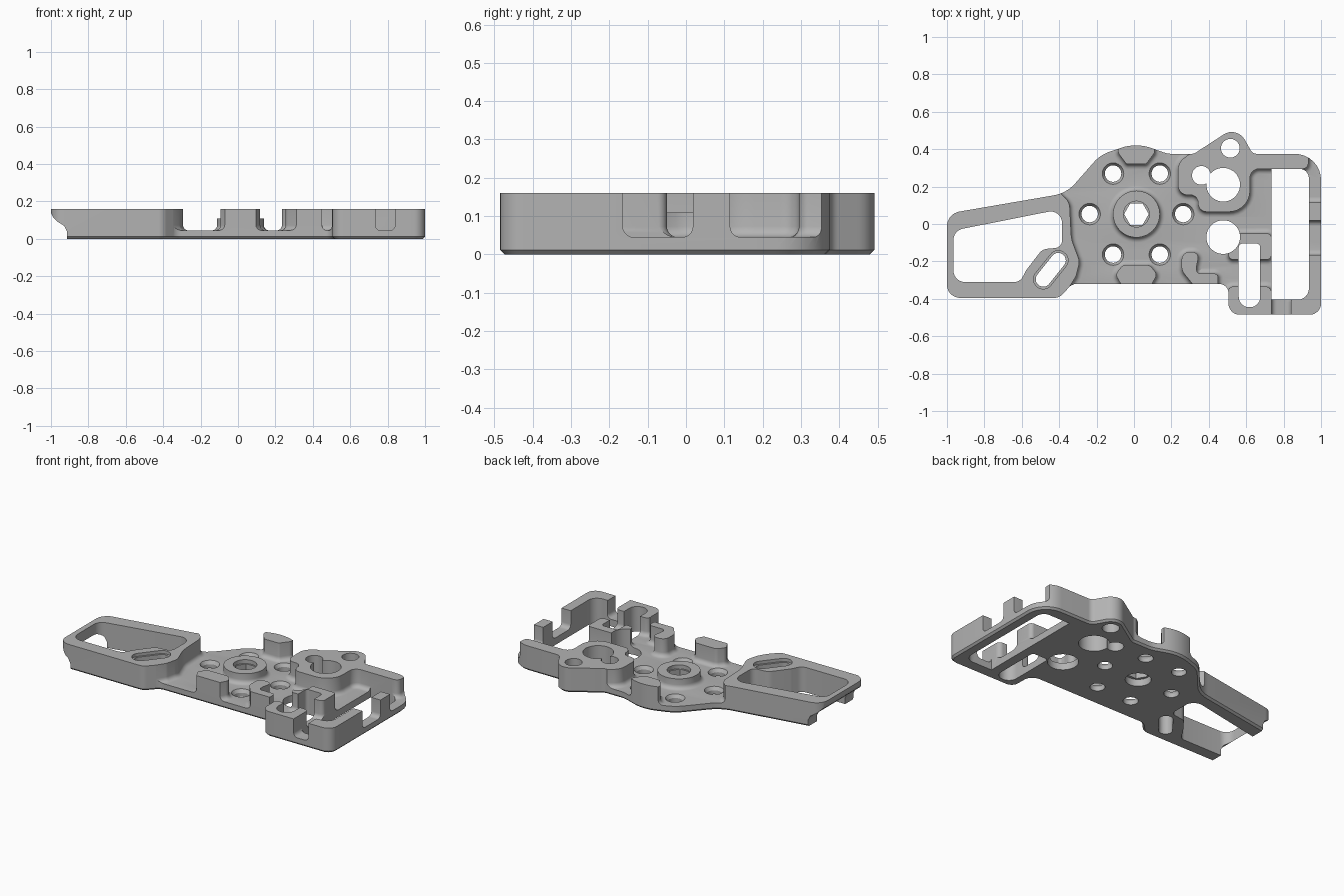
import bpy, bmesh, math
from mathutils import Matrix, Vector

cube = bpy.data.objects.get("Cube")
if cube:
    bpy.data.objects.remove(cube)

FLOOR, TOP = 0.045, 0.16


def rounded(corners, steps=8):
    """Polygon from (x, y, radius) corners with filleted corners."""
    out = []
    n = len(corners)
    for i, c in enumerate(corners):
        p = Vector(c[:2])
        r = c[2] if len(c) > 2 else 0
        a = Vector(corners[i - 1][:2]) - p
        b = Vector(corners[(i + 1) % n][:2]) - p
        half = a.angle(b) / 2
        if r == 0 or half > 1.55:
            out.append(p)
            continue
        t = min(r / math.tan(half), 0.49 * a.length, 0.49 * b.length)
        r = t * math.tan(half)
        a.normalize()
        b.normalize()
        mid = p + (a + b).normalized() * (r / math.sin(half))
        u, v = p + a * t - mid, p + b * t - mid
        sweep = math.pi - 2 * half
        for k in range(steps + 1):
            f = k / steps
            w = u * math.sin((1 - f) * sweep) + v * math.sin(f * sweep)
            out.append(mid + w / math.sin(sweep))
    return out


def circle(x, y, r, n=40, turn=0.0):
    return [Vector((x + r * math.cos(turn + math.tau * k / n),
                    y + r * math.sin(turn + math.tau * k / n))) for k in range(n)]


def box(x0, x1, y0, y1, r=0.0):
    return rounded([(x0, y0, r), (x1, y0, r), (x1, y1, r), (x0, y1, r)])


def capsule(ax, ay, bx, by, r):
    a, b = Vector((ax, ay)), Vector((bx, by))
    d = (b - a).normalized() * r
    s = Vector((-d.y, d.x))
    ring = [a - d - s, b + d - s, b + d + s, a - d + s]
    return rounded([(p.x, p.y, r * 0.98) for p in ring])


def prism(name, loops, z0, z1, edge=0.0, res=0, turn=None):
    """Solid from filled loops (inner loops are holes), with optional edge bevel."""
    cu = bpy.data.curves.new(name, 'CURVE')
    cu.dimensions, cu.fill_mode = '2D', 'BOTH'
    for loop in loops:
        sp = cu.splines.new('POLY')
        sp.points.add(len(loop) - 1)
        for pt, co in zip(sp.points, loop):
            pt.co = (co.x, co.y, 0, 1)
        sp.use_cyclic_u = True
    cu.extrude = (z1 - z0) / 2 - edge
    cu.bevel_depth, cu.bevel_resolution, cu.offset = edge, res, -edge
    tmp = bpy.data.objects.new(name, cu)
    bpy.context.collection.objects.link(tmp)
    dg = bpy.context.evaluated_depsgraph_get()
    me = bpy.data.meshes.new_from_object(tmp.evaluated_get(dg))
    bpy.data.objects.remove(tmp)
    bm = bmesh.new()
    bm.from_mesh(me)
    bmesh.ops.remove_doubles(bm, verts=bm.verts, dist=1e-5)
    bmesh.ops.translate(bm, verts=bm.verts, vec=(0, 0, (z0 + z1) / 2))
    if turn:
        bmesh.ops.transform(bm, matrix=turn, verts=bm.verts)
    bmesh.ops.recalc_face_normals(bm, faces=bm.faces)
    bm.to_mesh(me)
    bm.free()
    ob = bpy.data.objects.new(name, me)
    bpy.context.collection.objects.link(ob)
    return ob


def cone(name, x, y, z0, z1, r0, r1):
    me = bpy.data.meshes.new(name)
    bm = bmesh.new()
    bmesh.ops.create_cone(bm, cap_ends=True, segments=40, radius1=r0, radius2=r1, depth=z1 - z0,
                          matrix=Matrix.Translation((x, y, (z0 + z1) / 2)))
    bm.to_mesh(me)
    bm.free()
    ob = bpy.data.objects.new(name, me)
    bpy.context.collection.objects.link(ob)
    return ob


# Outer contour of the plate
outline = rounded([
    (-1, .055, .08), (-.36, .165, .2), (-.18, .37, .2), (.013, .435, .25), (.18, .375, .15),
    (.32, .375, .05), (.55, .525, .08), (.635, .375, .04), (1, .375, .14), (1, -.485, .06),
    (.505, -.485, .06), (.505, -.32, .05), (-.33, -.32, .06), (-.40, -.395, .06), (-1, -.395, .07)])
body = prism("mounting_plate", [outline], 0, 0.25, 0.012)

# Regions left standing when the pocket is milled
arm = rounded([(-1.2, .3), (-.40, .3), (-.40, .17), (-.345, .12, .08), (-.335, -.08, .2),
               (-.29, -.2, .08), (-.31, -.28, .05), (-.36, -.36), (-.36, -.5), (-1.2, -.5)])
keyhole_boss = rounded([(.32, .6), (.32, .39), (.235, .33, .08), (.235, .155, .08), (.34, .155, .04),
                        (.345, .065, .1), (.62, .065, .14), (.62, .295, .05), (.93, .295, .03), (.95, .6)])
front_tab = rounded([(-.06, -.22, .03), (.085, -.22, .03), (.125, -.27, .03), (.09, -.33), (.09, -.5),
                     (-.065, -.5), (-.065, -.33), (-.1, -.27, .03)])
back_tab = rounded([(-.04, .32, .02), (.065, .32, .02), (.11, .38, .03), (.10, .6),
                    (-.075, .6), (-.085, .38, .03)])
hook = rounded([(.255, -.15, .04), (.255, -.25, .06), (.32, -.33), (.32, -.5), (.43, -.5),
                (.45, -.31, .03), (.45, -.265, .03), (.335, -.265, .05), (.335, -.225, .05),
                (.35, -.15, .04)])
corner_rail = rounded([(.84, -.6), (.84, -.38, .04), (.92, -.38), (.92, -.165, .02), (1.2, -.165)]
                      + [(1.2, -.6)])
lower_cradle = rounded([(.50, -.6), (.50, -.335, .03), (.735, -.335, .03), (.735, -.6)])
islands = [arm, keyhole_boss, front_tab, back_tab, hook, corner_rail, lower_cradle,
           box(.505, .735, -.19, -.05, .025), box(.92, 1.2, .018, .115, .02),
           circle(.013, .053, .125, 48)]

cutters = [
    prism("pocket", [box(-1.5, 1.5, -.9, .9)] + islands, FLOOR, 0.4, 0.028, 4),
    prism("top_trim", [box(-1.4, 1.4, -.8, .8)], TOP, 0.5),
    prism("boss_trim", [circle(.013, .053, .17)], 0.11, 0.5),
]

# Windows, slots and large bores
window_left = rounded([(-.965, -.035, .06), (-.385, .08, .06), (-.385, -.125, .04),
                       (-.49, -.135, .06), (-.575, -.245, .06), (-.61, -.31, .05), (-.965, -.31, .06)])
window_right = rounded([(.735, .295), (.935, .295, .05), (.935, -.405, .06), (.735, -.405)])
cradle_slot = rounded([(.56, -.445, .055), (.675, -.445, .055), (.675, -.105, .02), (.56, -.105, .02)])
through = [window_left, window_right, cradle_slot,
           capsule(-.405, -.195, -.485, -.295, .04),
           circle(.477, -.07, .09), circle(.477, .21, .09), circle(.36, .26, .05),
           circle(.515, .405, .05)]
for loop in through:
    cutters.append(prism("opening", [loop], -0.2, 0.6))
cutters.append(prism("slot_rim", [capsule(-.405, -.195, -.485, -.295, .052)], 0.14, 0.6))

# Stepped central bore with a hexagonal waist
cutters += [prism("hex_bore", [circle(.013, .053, .066, 6)], -0.2, 0.6),
            cone("upper_bore", .013, .053, .085, .4, .069, .069),
            cone("lower_bore", .013, .053, -.2, .045, .075, .075)]

# Ring of six countersunk screw holes
for k in range(6):
    x = .013 + .25 * math.cos(k * math.pi / 3)
    y = .053 + .25 * math.sin(k * math.pi / 3)
    cutters.append(cone("screw_hole", x, y, -.2, .3, .044, .044))
    cutters.append(cone("screw_countersink", x, y, .025, .055, .044, .064))

# Scooped underside at the end of the arm
scoop = [Vector(p) for p in ((-1.2, -.1), (-.915, -.1), (-.915, .04), (-.93, .07), (-.965, .092),
                             (-.988, .115), (-1.001, .14), (-1.2, .14))]
cutters.append(prism("end_scoop", [scoop], -.8, .8, turn=Matrix.Rotation(math.pi / 2, 4, 'X')))

# Carve the plate
for c in cutters:
    c.hide_render = True
    mod = body.modifiers.new(c.name, 'BOOLEAN')
    mod.operation, mod.solver, mod.object = 'DIFFERENCE', 'EXACT', c
dg = bpy.context.evaluated_depsgraph_get()
carved = bpy.data.meshes.new_from_object(body.evaluated_get(dg))
body.modifiers.clear()
body.data = carved
for c in cutters:
    bpy.data.objects.remove(c)

# Single grey finish
grey = bpy.data.materials.new("satin_grey")
grey.use_nodes = True
grey.diffuse_color = (.45, .45, .45, 1)
grey.node_tree.nodes["Principled BSDF"].inputs["Base Color"].default_value = (.45, .45, .45, 1)
carved.materials.clear()
carved.materials.append(grey)
for p in carved.polygons:
    p.material_index = 0

bpy.ops.object.select_all(action='DESELECT')
body.select_set(True)
bpy.context.view_layer.objects.active = body
bpy.ops.object.shade_smooth_by_angle(angle=math.radians(32))
